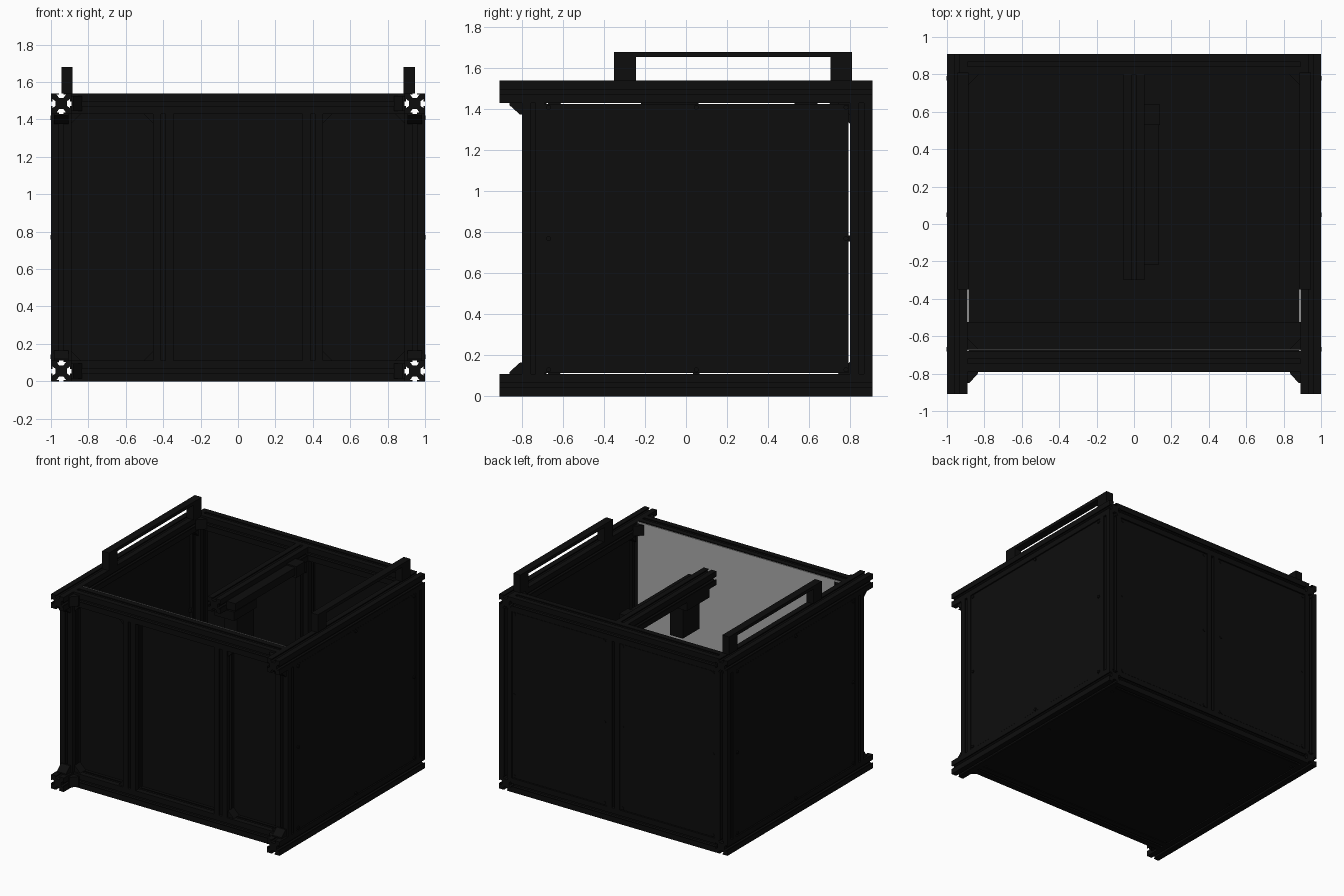
import bpy, bmesh
from mathutils import Vector

old = bpy.data.objects.get("Cube")
if old:
    bpy.data.objects.remove(old)


def material(name, rgb):
    m = bpy.data.materials.new(name)
    m.use_nodes = True
    m.diffuse_color = (*rgb, 1)
    m.node_tree.nodes["Principled BSDF"].inputs["Base Color"].default_value = (*rgb, 1)
    return m


BLACK = material("matte black", (0.004, 0.004, 0.004))
GREY = material("light grey", (0.4, 0.4, 0.4))
W = 0.11                       # extrusion width
H = W / 2
TOP = 1.54


def finish(name, bm, mat=BLACK):
    bmesh.ops.recalc_face_normals(bm, faces=bm.faces)
    me = bpy.data.meshes.new(name)
    bm.to_mesh(me)
    bm.free()
    me.materials.append(mat)
    ob = bpy.data.objects.new(name, me)
    bpy.context.collection.objects.link(ob)
    return ob


def box(name, lo, hi, mat=BLACK):
    bm = bmesh.new()
    bmesh.ops.create_cube(bm, size=1)
    lo, hi = Vector(lo), Vector(hi)
    for v in bm.verts:
        v.co = (lo + hi) / 2 + v.co * (hi - lo)
    return finish(name, bm, mat)


def prism(name, points, depth):
    """Extrude a closed 3D outline along a vector."""
    bm = bmesh.new()
    face = bm.faces.new([bm.verts.new(p) for p in points])
    new = bmesh.ops.extrude_face_region(bm, geom=[face])["geom"]
    bmesh.ops.translate(bm, vec=depth, verts=[g for g in new if isinstance(g, bmesh.types.BMVert)])
    return finish(name, bm)


def extrusion(name, axis, start, end, a, b):
    """Slotted square bar along an axis, centred on a, b of the other two."""
    quarter = [(H, -H), (H, -0.012), (0.048, -0.012), (0.048, -0.025), (0.03, -0.012),
               (0.03, 0.012), (0.048, 0.025), (0.048, 0.012), (H, 0.012)]
    outline = []
    for turn in range(4):
        outline += quarter
        quarter = [(-v, u) for u, v in quarter]

    def place(u, v, t):
        p = [a + u, b + v]
        p.insert(axis, t)
        return Vector(p)
    depth = place(0, 0, end) - place(0, 0, start)
    return prism(name, [place(u, v, start) for u, v in outline], depth)


def bolt(name, centre, axis):
    bm = bmesh.new()
    bmesh.ops.create_cone(bm, cap_ends=True, segments=12, radius1=0.012, radius2=0.012, depth=0.016)
    turn = Vector((0, 0, 1)).rotation_difference(Vector([i == axis for i in range(3)]))
    for v in bm.verts:
        v.co = turn @ v.co + Vector(centre)
    finish(name, bm)


INNER = 1 - W
BACK = 0.91 - H
FRONT = -0.735
LEVELS = [("lower", H), ("upper", TOP - H)]
SIDES = [("left", 1), ("right", -1)]

# Frame rails and posts
for level, z in LEVELS:
    extrusion(level + "_front_rail", 0, -INNER, INNER, FRONT, z)
    extrusion(level + "_back_rail", 0, -INNER, INNER, BACK, z)
    for side, s in SIDES:
        extrusion(f"{level}_{side}_rail", 1, -0.91, 0.91, s * (1 - H), z)
for side, s in SIDES:
    extrusion(side + "_front_post", 2, W, TOP - W, s * (1 - H), FRONT - 0.01)
    extrusion(side + "_back_post", 2, W, TOP - W, s * (1 - H), BACK)
    extrusion(side + "_front_divider", 2, W, TOP - W, s * 0.4, FRONT)
extrusion("back_divider", 2, W, TOP - W, 0, BACK)
box("front_floor_beam", (-INNER, -0.67, 0.01), (INNER, -0.525, W))

# Corner gussets in front of the posts and rails
for level, z in LEVELS:
    d = 1 if z < 1 else -1
    edge = z + d * H
    for side, s in SIDES:
        x0 = s * (1 - W + 0.015)
        prism(f"{level}_{side}_post_gusset",
              [(x0, -0.795, edge), (x0, -0.86, edge), (x0, -0.86, edge + d * 0.01),
               (x0, -0.81, edge + d * 0.055), (x0, -0.795, edge + d * 0.055)],
              (s * 0.08, 0, 0))
        prism(f"{level}_{side}_rail_gusset",
              [(s * INNER, -0.79, z - 0.04), (s * INNER, -0.85, z - 0.04),
               (s * (INNER - 0.01), -0.85, z - 0.04), (s * (INNER - 0.055), -0.8, z - 0.04),
               (s * (INNER - 0.055), -0.79, z - 0.04)], (0, 0, 0.08))
        # Inner corner brackets
        for place, y, t in (("front", -0.67, 1), ("back", 0.8, -1)):
            prism(f"{level}_{side}_{place}_bracket",
                  [(s * INNER, y, z - 0.04), (s * INNER, y + t * 0.06, z - 0.04),
                   (s * (INNER - 0.06), y, z - 0.04)], (0, 0, 0.08))
            x1 = s * (1 - W + 0.015)
            prism(f"{level}_{side}_{place}_post_bracket",
                  [(x1, y, edge), (x1, y + t * 0.06, edge), (x1, y, edge + d * 0.06)],
                  (s * 0.08, 0, 0))
        for place, x in (("divider", s * 0.455), ("corner", s * INNER)):
            w = s * (0.05 if place == "divider" else -0.05)
            prism(f"{level}_{side}_{place}_foot",
                  [(x, -0.775, edge), (x + w, -0.775, edge), (x, -0.775, edge + d * 0.05)],
                  (0, 0.07, 0))

# Panels
P0, P1 = W + 0.005, TOP - W - 0.005
for side, s in SIDES:
    x = sorted((s * 0.975, s * 0.995))
    box(side + "_side_panel", (x[0], -0.69, P0), (x[1], 0.793, P1))
    x = sorted((s * H, s * (INNER - 0.003)))
    box(side + "_back_panel", (x[0], 0.885, P0), (x[1], 0.905, P1))
    x = sorted((s * 0.455, s * INNER))
    box(side + "_front_panel", (x[0], -0.7, W), (x[1], -0.682, TOP - W))
box("middle_front_panel", (-0.345, -0.7, W), (0.345, -0.682, TOP - W))
box("front_backing_sheet", (-INNER, -0.673, 0.02), (INNER, -0.667, TOP - 0.002), GREY)
box("floor_panel", (-0.885, -0.69, 0.005), (0.885, 0.805, 0.025))

# Panel bolts and tabs
for side, s in SIDES:
    for y in (-0.67, 0.05, 0.78):
        for z in (0.13, 0.77, 1.41):
            if (y, z) != (0.05, 0.77):
                bolt(side + "_panel_bolt", (s * 0.995, y, z), 0)
    for z in (0.13, 0.77, 1.41):
        for x in (0.08, 0.87):
            bolt(side + "_back_bolt", (s * x, 0.901, z), 1)
    for y in (-0.67, 0.05, 0.78):
        bolt(side + "_floor_bolt", (s * 0.865, y, 0.008), 2)
    x = sorted((s * 0.96, s * 0.98))
    box(side + "_back_tab", (x[0], 0.78, 0.755), (x[1], 0.81, 0.785))
    box(side + "_floor_tab", (x[0], 0.035, 0.1), (x[1], 0.065, 0.13))

# Carry handles
for side, s in SIDES:
    x = sorted((s * 0.885, s * 0.945))
    outline = [(-0.35, TOP), (-0.35, 1.68), (0.81, 1.68), (0.81, TOP), (0.705, TOP),
               (0.705, 1.655), (-0.245, 1.655), (-0.245, TOP)]
    prism(side + "_handle", [(x[0], y, z) for y, z in outline], (x[1] - x[0], 0, 0))

# Overhead arm with its guide and hanging carriage
extrusion("overhead_arm", 1, -0.3, 0.8, 0, TOP - H)
box("arm_guide", (0.055, -0.22, 1.44), (0.13, 0.64, 1.5))
box("guide_mount", (0.05, 0.53, 1.42), (0.14, 0.64, 1.51))
box("carriage_plate", (-0.05, -0.22, 1.36), (0.12, 0.06, TOP - W))
box("carriage_body", (0.0, -0.17, 1.12), (0.11, 0.04, 1.36))
prism("arm_brace", [(-0.04, 0.8, TOP - W), (-0.04, 0.7, TOP - W), (-0.04, 0.8, 1.33)],
      (0.08, 0, 0))
